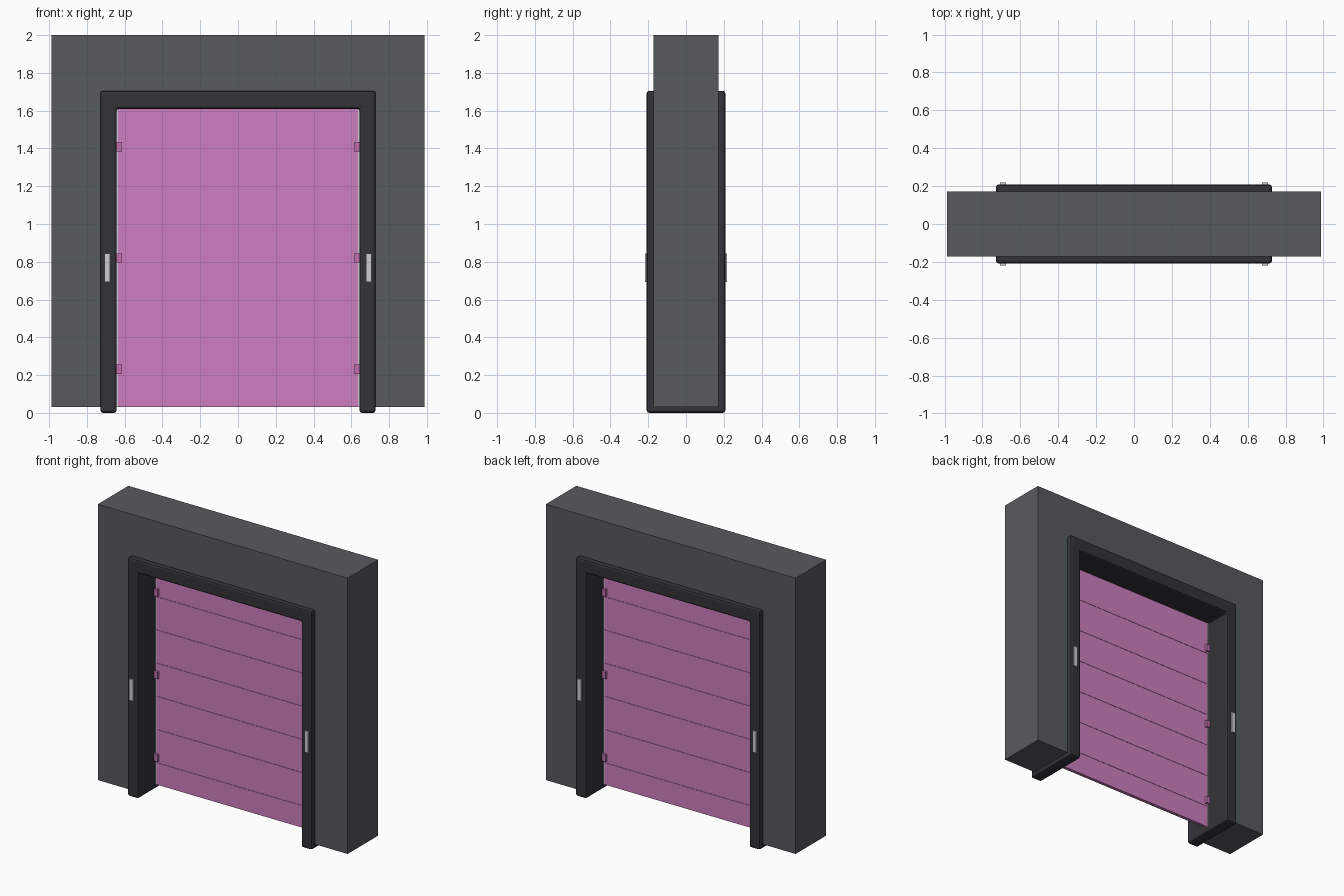
import bpy
import bmesh

cube = bpy.data.objects.get("Cube")
if cube:
    bpy.data.objects.remove(cube, do_unlink=True)


def material(name, rgb):
    m = bpy.data.materials.new(name)
    m.use_nodes = True
    m.diffuse_color = (*rgb, 1)
    m.node_tree.nodes["Principled BSDF"].inputs["Base Color"].default_value = (*rgb, 1)
    return m


WALL = material("slate grey", (0.095, 0.105, 0.112))
FRAME = material("charcoal", (0.034, 0.033, 0.040))
PINK = material("pink", (0.62, 0.21, 0.53))
CLIP = material("deep pink", (0.52, 0.16, 0.43))
METAL = material("pale grey", (0.62, 0.62, 0.65))


def finish(name, bm, mat, bevel=0):
    bmesh.ops.recalc_face_normals(bm, faces=bm.faces)
    mesh = bpy.data.meshes.new(name)
    bm.to_mesh(mesh)
    bm.free()
    mesh.materials.append(mat)
    obj = bpy.data.objects.new(name, mesh)
    bpy.context.collection.objects.link(obj)
    if bevel:
        mod = obj.modifiers.new("Rounded edges", "BEVEL")
        mod.width = bevel
        mod.segments = 2
    return obj


def add_box(bm, x, y, z):
    """Add a box given its (low, high) range on each axis."""
    verts = bmesh.ops.create_cube(bm, size=1)["verts"]
    for v in verts:
        v.co = [r[0] if c < 0 else r[1] for r, c in zip((x, y, z), v.co)]


def portal(name, outer, inner, bottom, top, head, depth, mat, bevel=0):
    """Upside-down U profile extruded through the full depth."""
    outline = [(-outer, bottom), (-outer, top), (outer, top), (outer, bottom),
               (inner, bottom), (inner, head), (-inner, head), (-inner, bottom)]
    bm = bmesh.new()
    face = bm.faces.new([bm.verts.new((x, -depth, z)) for x, z in outline])
    new = bmesh.ops.extrude_face_region(bm, geom=[face])["geom"]
    moved = [v for v in new if isinstance(v, bmesh.types.BMVert)]
    bmesh.ops.translate(bm, verts=moved, vec=(0, 2 * depth, 0))
    return finish(name, bm, mat, bevel)


# Wall with its doorway, and the deep rounded door frame lining it
portal("wall", 0.987, 0.69, 0.03, 2.0, 1.65, 0.172, WALL)
portal("door_frame", 0.728, 0.643, 0.0, 1.705, 1.61, 0.208, FRAME, 0.013)

# Door built from stacked slats over a thin core
BOTTOM, TOP, SLAT, GAP = 0.03, 1.61, 0.237, 0.002
bm = bmesh.new()
high = TOP
while high > BOTTOM:
    low = max(high - SLAT, BOTTOM)
    add_box(bm, (-0.637, 0.637), (-0.012, 0.012), (low + GAP / 2, high - GAP / 2))
    high -= SLAT
finish("door_slats", bm, PINK)

bm = bmesh.new()
add_box(bm, (-0.637, 0.637), (-0.008, 0.008), (BOTTOM, TOP))
finish("door_core", bm, PINK)

for side, label in ((1, "left"), (-1, "right")):
    def across(a, b):
        return sorted((side * a, side * b))

    # Pale guide rail along the door edge
    bm = bmesh.new()
    add_box(bm, across(0.635, 0.645), (-0.014, 0.014), (BOTTOM, TOP))
    finish(label + "_guide_rail", bm, METAL)

    # Clips holding the door edge
    bm = bmesh.new()
    for z in (0.23, 0.82, 1.41):
        add_box(bm, across(0.614, 0.645), (-0.03, 0.03), (z - 0.025, z + 0.025))
    finish(label + "_clips", bm, CLIP)

    # Control plates on both faces of the frame
    for face, where in ((-1, "front"), (1, "back")):
        bm = bmesh.new()
        add_box(bm, across(0.677, 0.707), sorted((face * 0.2, face * 0.218)), (0.693, 0.845))
        finish(f"{label}_{where}_control_plate", bm, METAL)
